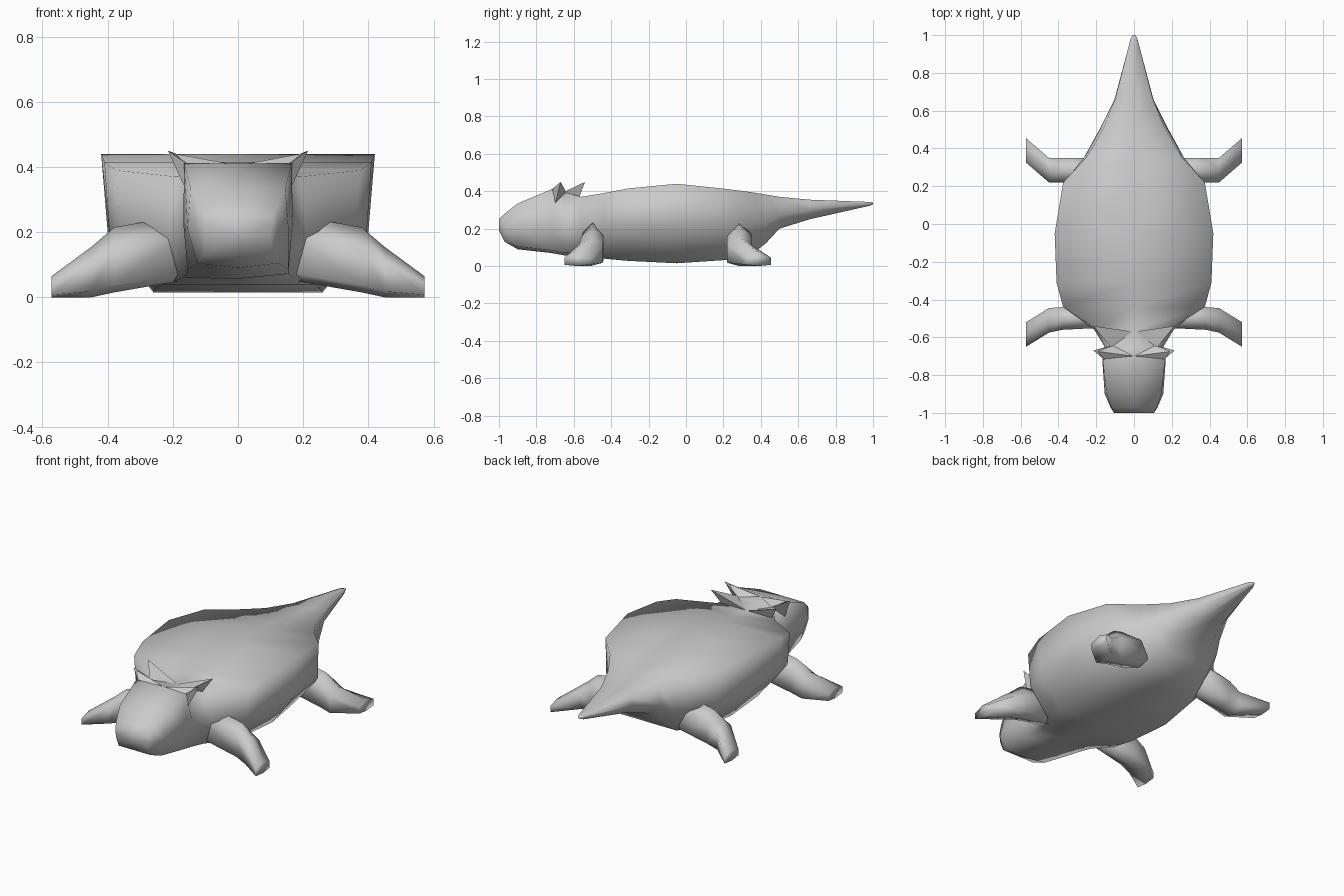
import bpy, bmesh

if "Cube" in bpy.data.objects:
    bpy.data.objects.remove(bpy.data.objects["Cube"])

grey = bpy.data.materials.new("plain grey")
grey.diffuse_color = (0.6, 0.6, 0.6, 1)
grey.use_nodes = True
grey.node_tree.nodes["Principled BSDF"].inputs["Base Color"].default_value = grey.diffuse_color


def make(name, rings=(), faces=(), verts=()):
    """Loft closed rings with capped ends, or build a small solid from faces."""
    bm = bmesh.new()
    if rings:
        loops = [[bm.verts.new(p) for p in r] for r in rings]
        n = len(loops[0])
        for a, b in zip(loops, loops[1:]):
            for i in range(n):
                j = (i + 1) % n
                bm.faces.new((a[i], a[j], b[j], b[i]))
        bm.faces.new(loops[0][::-1])
        bm.faces.new(loops[-1])
    else:
        vs = [bm.verts.new(p) for p in verts]
        for f in faces:
            bm.faces.new([vs[i] for i in f])
    bmesh.ops.recalc_face_normals(bm, faces=bm.faces)
    me = bpy.data.meshes.new(name)
    bm.to_mesh(me)
    bm.free()
    me.materials.append(grey)
    ob = bpy.data.objects.new(name, me)
    bpy.context.collection.objects.link(ob)
    return ob


def smooth(ob):
    for p in ob.data.polygons:
        p.use_smooth = True


# Body: y, top half width, top z, middle half width, middle z, bottom half width, bottom z
sections = [
    (-1.00, .105, .25, .105, .22, .10, .19),
    (-.97, .12, .28, .125, .20, .105, .13),
    (-.90, .145, .335, .155, .21, .125, .105),
    (-.72, .165, .41, .168, .23, .155, .085),
    (-.65, .12, .395, .155, .22, .155, .072),
    (-.56, .19, .37, .21, .20, .17, .06),
    (-.44, .375, .39, .36, .20, .23, .04),
    (-.31, .41, .415, .395, .20, .25, .028),
    (-.05, .42, .44, .40, .20, .26, .015),
    (.22, .375, .412, .37, .20, .23, .033),
    (.35, .255, .395, .265, .215, .18, .06),
    (.43, .205, .382, .222, .23, .14, .125),
    (.50, .165, .37, .183, .27, .11, .20),
    (.66, .10, .355, .103, .30, .06, .25),
    (.98, .018, .343, .018, .333, .014, .322),
    (1.0, .008, .34, .008, .335, .006, .33),
]
rings = []
for y, tw, tz, mw, mz, bw, bz in sections:
    drop = .015 if -.95 < y < -.6 else 0  # chin keel
    rings.append([(0, y, tz), (tw, y, tz), (mw, y, mz), (bw, y, bz),
                  (0, y, bz - drop), (-bw, y, bz), (-mw, y, mz), (-tw, y, tz)])
smooth(make("body_head_and_tail", rings))

# Legs: x, y back, y front, top z at back, top z at front, bottom z
front_leg = [
    (.18, -.44, -.55, .25, .23, .05),
    (.38, -.44, -.56, .215, .20, .015),
    (.45, -.445, -.575, .155, .15, .0),
    (.572, -.52, -.65, .065, .06, .0),
]
back_leg = [
    (.20, .35, .22, .23, .25, .05),
    (.38, .35, .22, .20, .215, .015),
    (.45, .35, .22, .15, .155, .0),
    (.572, .455, .325, .06, .065, .0),
]
for side, s in (("right", 1), ("left", -1)):
    for name, leg in (("front_leg", front_leg), ("back_leg", back_leg)):
        rings = []
        for x, yb, yf, zb, zf, z0 in leg:
            h = min(zb, zf) - z0
            mid = (yb + yf) / 2
            rings.append([(s * x, yb, z0 + h * .75), (s * x, mid, max(zb, zf)),
                          (s * x, yf, z0 + h * .75), (s * x, yf, z0 + h * .12),
                          (s * x, mid, z0), (s * x, yb, z0 + h * .12)])
        smooth(make(f"{side}_{name}", rings))

    # Cheek spike and rear frill spike
    tetra = [(0, 1, 2), (0, 1, 3), (1, 2, 3), (0, 2, 3)]
    make(f"{side}_cheek_spike", faces=tetra, verts=[
        (s * .15, -.725, .405), (s * .11, -.64, .395),
        (s * .16, -.70, .33), (s * .215, -.67, .45)])
    make(f"{side}_frill_spike", faces=tetra, verts=[
        (s * .12, -.655, .395), (s * .005, -.57, .372),
        (s * .15, -.58, .345), (s * .215, -.54, .45)])
    # Raised brow joining the spike to the head
    make(f"{side}_brow", faces=tetra, verts=[
        (0, -.70, .405), (s * .16, -.72, .405),
        (s * .11, -.64, .39), (s * .19, -.675, .44)])
